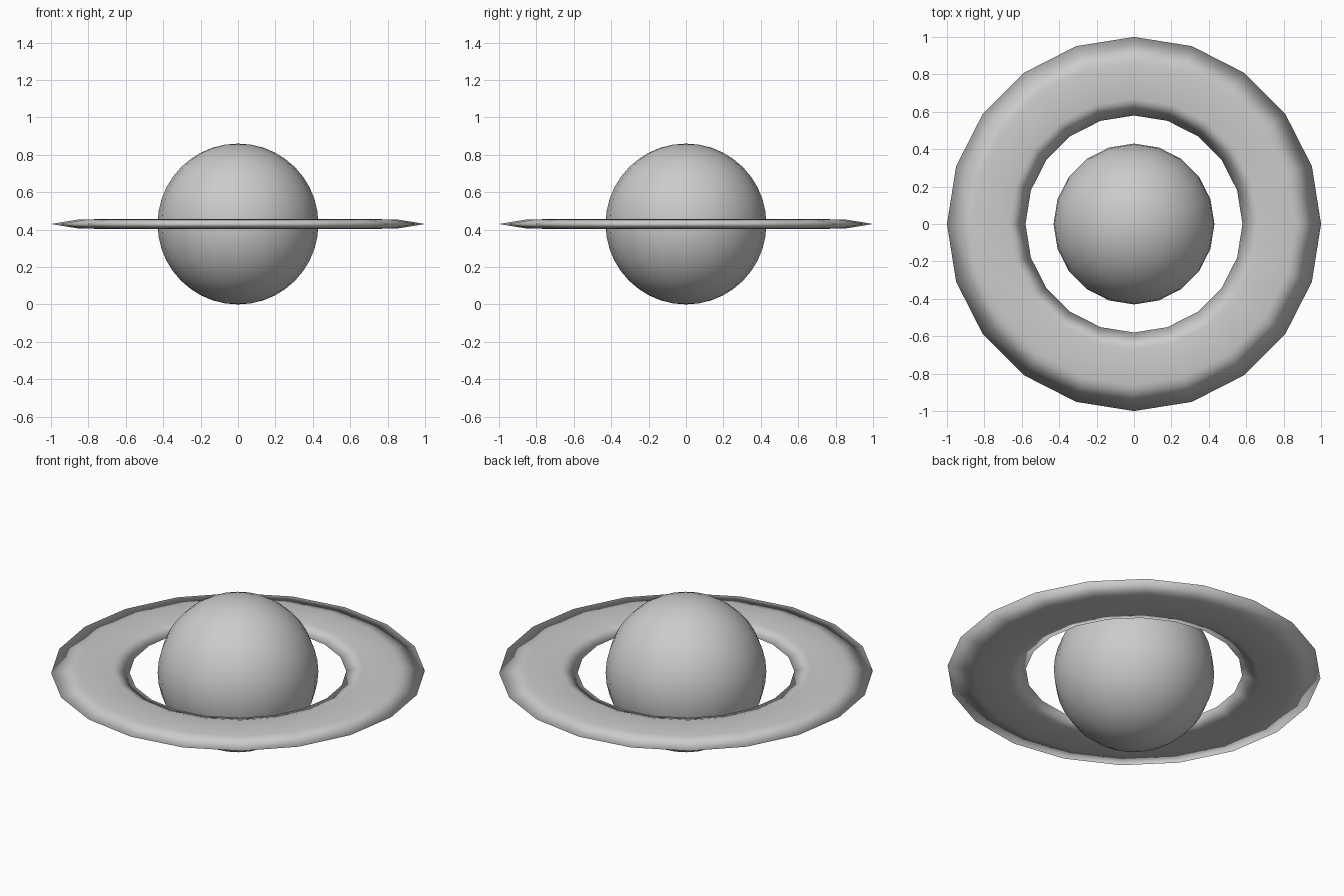
import bpy
import bmesh
import math

cube = bpy.data.objects.get("Cube")
if cube:
    bpy.data.objects.remove(cube, do_unlink=True)

SIDES = 20
CENTRE_Z = 0.43

# Plain grey for the whole model
grey = bpy.data.materials.new("plain_grey")
grey.use_nodes = True
colour = (0.6, 0.6, 0.6, 1.0)
grey.diffuse_color = colour
grey.node_tree.nodes["Principled BSDF"].inputs["Base Color"].default_value = colour


def add_object(name, bm):
    """Turn a bmesh into a smooth-shaded grey object at the common centre."""
    bmesh.ops.recalc_face_normals(bm, faces=bm.faces[:])
    for face in bm.faces:
        face.smooth = True
    mesh = bpy.data.meshes.new(name)
    bm.to_mesh(mesh)
    bm.free()
    mesh.materials.append(grey)
    obj = bpy.data.objects.new(name, mesh)
    obj.location.z = CENTRE_Z
    bpy.context.collection.objects.link(obj)
    return obj


# Planet: a sphere with twenty sides
bm = bmesh.new()
bmesh.ops.create_uvsphere(bm, u_segments=SIDES, v_segments=SIDES, radius=CENTRE_Z)
add_object("planet", bm)

# Ring: a flat, sharp-edged cross-section (radius, height) spun round the planet
upper = [(1.0, 0.0), (0.86, 0.023), (0.67, 0.028), (0.58, 0.0)]
lower = [(r, -z) for r, z in reversed(upper[1:-1])]
bm = bmesh.new()
verts = [bm.verts.new((r, 0, z)) for r, z in upper + lower]
edges = [bm.edges.new((a, b)) for a, b in zip(verts, verts[1:] + verts[:1])]
bmesh.ops.spin(bm, geom=verts + edges, cent=(0, 0, 0), axis=(0, 0, 1),
               angle=math.tau, steps=SIDES, use_merge=True)
bmesh.ops.remove_doubles(bm, verts=bm.verts[:], dist=0.0001)
add_object("ring", bm)
